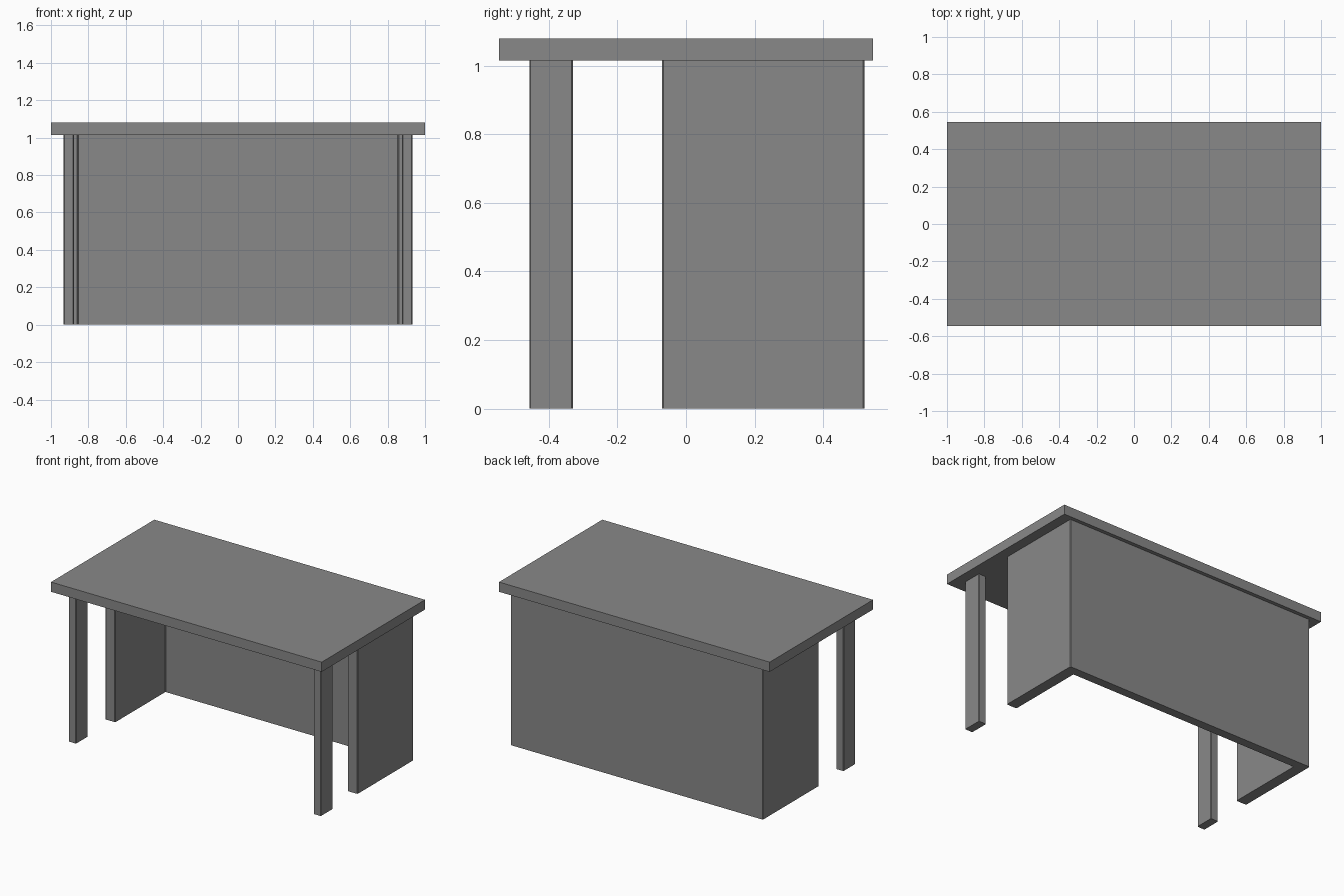
import bpy
import bmesh

if "Cube" in bpy.data.objects:
    bpy.data.objects.remove(bpy.data.objects["Cube"], do_unlink=True)

# One grey for the whole desk
grey = bpy.data.materials.new("plain grey")
grey.use_nodes = True
colour = (0.25, 0.25, 0.25, 1)
grey.diffuse_color = colour
grey.node_tree.nodes["Principled BSDF"].inputs["Base Color"].default_value = colour


def prism(name, outline, z0, z1, bevel=0):
    """Extrude a floor outline upwards, optionally chamfering its upright edges."""
    bm = bmesh.new()
    base = bm.faces.new([bm.verts.new((x, y, z0)) for x, y in outline])
    top = bmesh.ops.extrude_face_region(bm, geom=[base], use_keep_orig=True)
    verts = [g for g in top["geom"] if isinstance(g, bmesh.types.BMVert)]
    bmesh.ops.translate(bm, vec=(0, 0, z1 - z0), verts=verts)
    bmesh.ops.recalc_face_normals(bm, faces=bm.faces)
    if bevel:
        upright = [e for e in bm.edges
                   if abs(e.verts[0].co.z - e.verts[1].co.z) > 0.01]
        bmesh.ops.bevel(bm, geom=upright, offset=bevel, segments=1, affect='EDGES')
    mesh = bpy.data.meshes.new(name)
    bm.to_mesh(mesh)
    bm.free()
    mesh.materials.append(grey)
    obj = bpy.data.objects.new(name, mesh)
    bpy.context.collection.objects.link(obj)
    return obj


def rectangle(x0, x1, y0, y1):
    return [(x0, y0), (x1, y0), (x1, y1), (x0, y1)]


HEIGHT = 1.015   # underside of the desk top
OUTER = 0.932    # outer face of legs and side panels
INNER = 0.858    # inner face of side panels
CHAMFER = 0.004

# Desk top
prism("desk_top", rectangle(-1, 1, -0.545, 0.545), HEIGHT, 1.08)

# Side panels and back panel, joined as one U-shaped screen
half = [(INNER, 0.46), (INNER, -0.07), (OUTER, -0.07), (OUTER, 0.52)]
mirrored = [(-x, y) for x, y in reversed(half)]
prism("panel_screen", half + mirrored, 0, HEIGHT, CHAMFER)

# Front legs
for side, sign in (("left", 1), ("right", -1)):
    xs = sorted((sign * 0.877, sign * OUTER))
    prism(f"front_leg_{side}", rectangle(*xs, -0.457, -0.33), 0, HEIGHT, CHAMFER)
